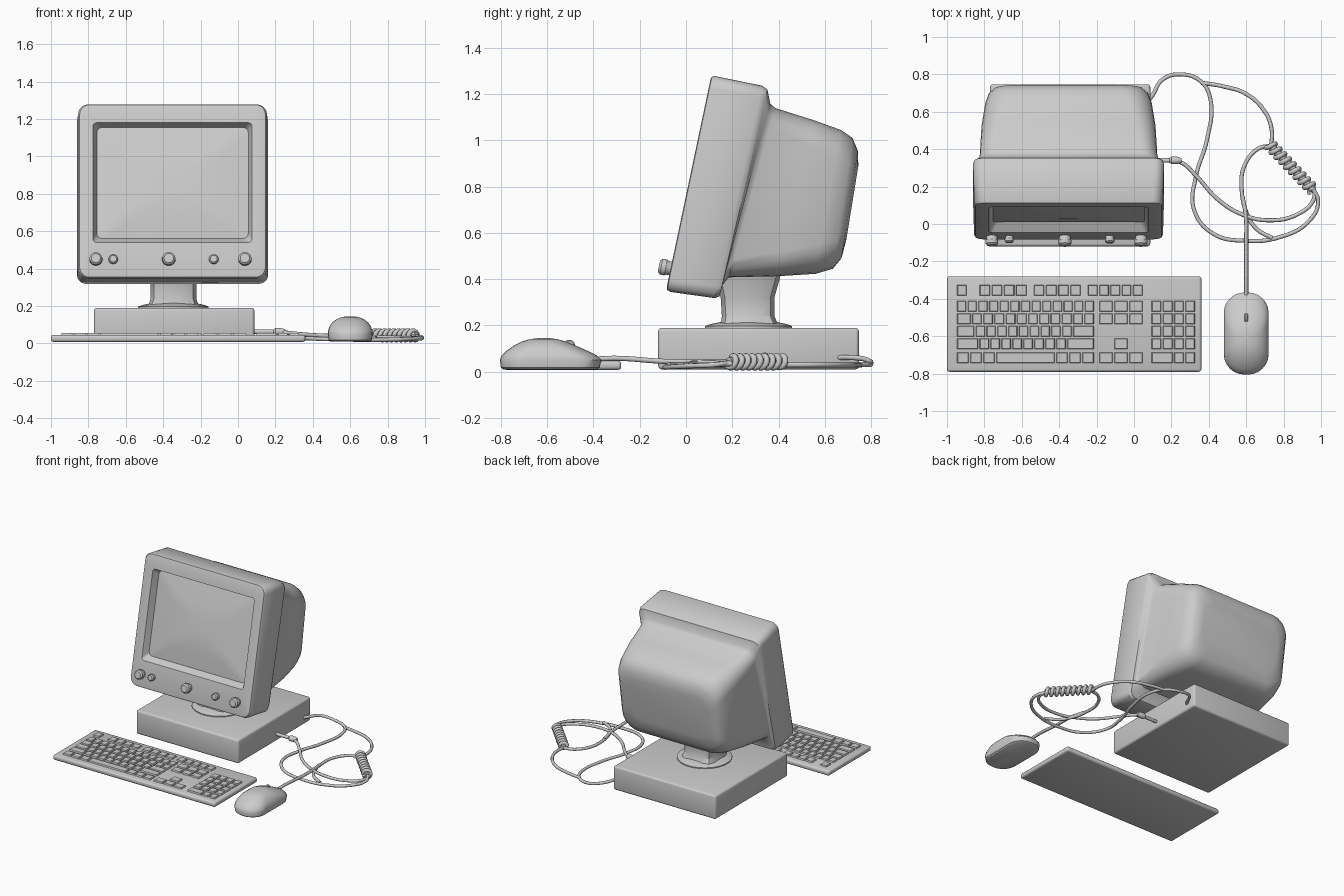
import bpy, bmesh, math
from mathutils import Vector, Matrix

if "Cube" in bpy.data.objects:
    bpy.data.objects.remove(bpy.data.objects["Cube"])

MX = -0.35   # monitor centre line


def finish(ob, angle=35):
    bpy.ops.object.select_all(action='DESELECT')
    ob.select_set(True)
    bpy.context.view_layer.objects.active = ob
    if ob.type != 'MESH':
        bpy.ops.object.convert(target='MESH')
    bpy.ops.object.shade_smooth_by_angle(angle=math.radians(angle))
    return ob


def from_bmesh(name, bm, angle=35):
    bmesh.ops.recalc_face_normals(bm, faces=bm.faces)
    me = bpy.data.meshes.new(name)
    bm.to_mesh(me)
    bm.free()
    ob = bpy.data.objects.new(name, me)
    bpy.context.collection.objects.link(ob)
    return finish(ob, angle)


def loft(name, cx, rings, seg=5, angle=35):
    """Skin rounded rectangles: (half width, (y, z) start, (y, z) end, corner radius)."""
    bm = bmesh.new()
    loops = []
    for hw, a, b, r in rings:
        a, b = Vector(a), Vector(b)
        length = (b - a).length
        d = (b - a) / length
        r = min(r, hw * 0.98, length * 0.49)
        loop = []
        for k, (sx, sv) in enumerate([(1, 1), (-1, 1), (-1, -1), (1, -1)]):
            for i in range(seg + 1):
                t = math.pi / 2 * (k + i / seg)
                x = sx * (hw - r) + r * math.cos(t)
                s = (length - r if sv > 0 else r) + r * math.sin(t)
                p = a + d * s
                loop.append(bm.verts.new((cx + x, p.x, p.y)))
        loops.append(loop)
    n = len(loops[0])
    for l0, l1 in zip(loops, loops[1:]):
        for i in range(n):
            j = (i + 1) % n
            bm.faces.new((l0[i], l0[j], l1[j], l1[i]))
    bm.faces.new(loops[0])
    bm.faces.new(loops[-1])
    return from_bmesh(name, bm, angle)


def box(name, lo, hi, bevel):
    lo, hi = Vector(lo), Vector(hi)
    bm = bmesh.new()
    bmesh.ops.create_cube(bm, size=1, matrix=Matrix.Translation((lo + hi) / 2) @ Matrix.Diagonal((*(hi - lo), 1)))
    bmesh.ops.bevel(bm, geom=bm.edges[:], offset=bevel, segments=3, profile=0.5, affect='EDGES')
    return from_bmesh(name, bm)


def lathe(name, origin, axis, profile, sides=24, angle=35):
    """Revolve (radius, distance along axis) points about an axis."""
    rot = Vector(axis).to_track_quat('Z', 'Y').to_matrix().to_4x4()
    mat = Matrix.Translation(origin) @ rot
    bm = bmesh.new()
    loops = [[bm.verts.new(mat @ Vector((r * math.cos(2 * math.pi * (i + .5) / sides),
                                         r * math.sin(2 * math.pi * (i + .5) / sides), h)))
              for i in range(sides)] for r, h in profile]
    for l0, l1 in zip(loops, loops[1:]):
        for i in range(sides):
            j = (i + 1) % sides
            bm.faces.new((l0[i], l0[j], l1[j], l1[i]))
    bm.faces.new(loops[0])
    bm.faces.new(loops[-1])
    return from_bmesh(name, bm, angle)


def cable(name, pts, radius=0.011, kind='BEZIER'):
    cu = bpy.data.curves.new(name, 'CURVE')
    cu.dimensions = '3D'
    cu.bevel_depth, cu.bevel_resolution, cu.use_fill_caps = radius, 2, True
    cu.resolution_u = 8
    sp = cu.splines.new(kind)
    if kind == 'BEZIER':
        sp.bezier_points.add(len(pts) - 1)
        for bp, p in zip(sp.bezier_points, pts):
            bp.co = p
            bp.handle_left_type = bp.handle_right_type = 'AUTO'
    else:
        sp.points.add(len(pts) - 1)
        for q, p in zip(sp.points, pts):
            q.co = (*p, 1)
    ob = bpy.data.objects.new(name, cu)
    bpy.context.collection.objects.link(ob)
    return finish(ob, 60)


# Monitor: bulged screen, recess, bezel, step and rear shell in one skin
loft("monitor", MX, [
    (0.10, (0.028, 0.78), (0.062, 0.93), 0.05),
    (0.26, (0.014, 0.67), (0.096, 1.04), 0.05),
    (0.405, (0.010, 0.56), (0.138, 1.155), 0.03),
    (0.425, (-0.045, 0.54), (0.09, 1.18), 0.02),
    (0.485, (-0.083, 0.368), (0.106, 1.264), 0.05),
    (0.497, (-0.082, 0.354), (0.112, 1.276), 0.055),
    (0.505, (-0.068, 0.345), (0.125, 1.278), 0.055),
    (0.511, (0.125, 0.318), (0.33, 1.236), 0.05),
    (0.503, (0.145, 0.326), (0.352, 1.22), 0.05),
    (0.482, (0.158, 0.375), (0.364, 1.16), 0.06),
    (0.475, (0.185, 0.408), (0.385, 1.14), 0.08),
    (0.465, (0.40, 0.413), (0.55, 1.088), 0.11),
    (0.445, (0.56, 0.423), (0.67, 1.045), 0.13),
    (0.425, (0.635, 0.445), (0.72, 1.01), 0.13),
    (0.395, (0.672, 0.49), (0.743, 0.955), 0.12),
    (0.33, (0.693, 0.57), (0.745, 0.89), 0.10),
])

# Front knobs, square to the tilted face
for i, (x, r) in enumerate([(-0.76, .035), (-0.667, .025), (-0.37, .036), (-0.13, .026), (0.037, .036)]):
    k = r / 0.036
    lathe("knob_%d" % (i + 1), (x, -0.06, 0.445), (0, -0.98, 0.2),
          [(r * .85, -.02), (r * .85, .02 * k), (r, .028 * k), (r * .97, .048 * k), (r * .7, .058 * k)], 16)

# Stand: neck, swivel disc and base box
loft("stand_neck", -0.345, [(0.135, (0.15, 0.20), (0.40, 0.20), 0.06),
                            (0.122, (0.155, 0.24), (0.382, 0.24), 0.06),
                            (0.122, (0.15, 0.32), (0.382, 0.32), 0.06),
                            (0.145, (0.13, 0.42), (0.41, 0.42), 0.06)], seg=2, angle=25)
lathe("swivel_disc", (-0.345, 0.27, 0.18), (0, 0, 1), [(.19, 0), (.19, .017), (.17, .025), (.12, .035)])
box("base_box", (-0.77, -0.12, 0.01), (0.087, 0.747, 0.19), 0.015)

# Keyboard case
box("keyboard_case", (-1.0, -0.79, 0.008), (0.36, -0.28, 0.046), 0.014)

# Keys: each row is a list of (start x, end x, count)
main, nav, pad = (-0.95, -0.21), (-0.19, 0.05), (0.09, 0.33)
rows = [
    [(-.95, -.89, 1), (-.83, -.57, 4), (-.54, -.28, 4), (-.25, .05, 5)],
    [(*main, 13), (*nav, 3), (*pad, 4)],
    [(-.95, -.87, 1), (-.87, -.21, 11), (*nav, 3), (*pad, 4)],
    [(-.95, -.85, 1), (-.85, -.33, 9), (-.33, -.21, 1), (*pad, 4)],
    [(-.95, -.83, 1), (-.83, -.36, 8), (-.36, -.21, 1), (-.11, -.03, 1), (*pad, 4)],
    [(-.95, -.74, 3), (-.74, -.42, 1), (-.42, -.21, 3), (*nav, 3), (.09, .21, 1), (.21, .33, 2)],
]
bm = bmesh.new()
for y, row in zip((-.355, -.44, -.507, -.574, -.641, -.715), rows):
    for x0, x1, n in row:
        w = (x1 - x0) / n
        for i in range(n):
            mat = Matrix.Translation((x0 + w * (i + .5), y, 0.048)) @ Matrix.Diagonal((w - .006, .06, .016, 1))
            vs = bmesh.ops.create_cube(bm, size=1, matrix=mat)['verts']
            for v in vs:
                if v.co.z > 0.05:
                    v.co.x += .005 if v.co.x < x0 + w * (i + .5) else -.005
                    v.co.y += .005 if v.co.y < y else -.005
from_bmesh("keyboard_keys", bm, 20)

# Mouse and its wheel
loft("mouse_body", 0.6, [(hw, (y0, z), (y1, z), r) for z, hw, y0, y1, r in [
    (0.010, .105, -.79, -.385, .10), (0.018, .115, -.80, -.373, .105), (0.050, .120, -.805, -.366, .11),
    (0.070, .118, -.797, -.385, .11), (0.090, .111, -.777, -.425, .105), (0.112, .096, -.745, -.475, .09),
    (0.130, .072, -.71, -.52, .07), (0.141, .045, -.675, -.555, .045), (0.145, .015, -.64, -.59, .015)]], seg=6)
lathe("mouse_wheel", (0.59, -0.505, 0.112), (1, 0, 0), [(.022, 0), (.026, .005), (.026, .015), (.022, .02)], 16)

# Cables
Z = 0.03
flat = lambda pts: [(x, y, Z) for x, y in pts]
cable("mouse_cable", [(.6, -.39, .055), (.6, -.3, .058), (.6, -.1, .045), (.598, .04, .042), (.58, .15, .035)])
cable("cable_inner_loop", flat([(.73, .42), (.66, .40), (.59, .31), (.575, .2), (.61, .04), (.66, -.03), (.74, -.075)]))
cable("cable_plugged", [(.2, .34, .06), (.25, .33, .058), (.33, .26, .05), (.45, .13, .042), (.58, .05, .04),
                        (.72, .02, .035), (.87, .05, .03), (.96, .13, .03), (.96, .2, .035)])
cable("cable_outer_loop", [(.07, .65, .06), (.1, .69, .062), (.15, .77, .055), (.25, .80, .035), (.36, .76, .03),
                           (.41, .66, .03), (.39, .45, .03), (.33, .25, .03), (.32, .08, .03), (.42, -.05, .025),
                           (.6, -.09, .02), (.78, -.07, .02), (.93, .01, .025), (.985, .12, .03), (.95, .2, .04)])
cable("cable_rear_arc", flat([(.36, .755), (.48, .735), (.6, .695), (.7, .60), (.735, .51), (.735, .42)]))

# Cable bundle wrapped in a coil
a, b = Vector((.725, .425, .043)), Vector((.955, .185, .043))
d = (b - a).normalized()
side, up, turns = d.cross(Vector((0, 0, 1))), Vector((0, 0, 1)), 9
coil = []
for i in range(turns * 14 + 1):
    t = 2 * math.pi * i / 14
    coil.append(a.lerp(b, i / (turns * 14)) + (side * math.cos(t) + up * math.sin(t)) * 0.025)
cable("cable_coil", coil, 0.013, 'POLY')
cable("cable_bundle_core", [a, b], 0.02, 'POLY')

# Plug on the side of the base
lathe("cable_plug", (0.08, 0.34, 0.062), (1, 0, 0),
      [(.012, 0), (.012, .11), (.021, .12), (.021, .15), (.013, .175)], 12)
